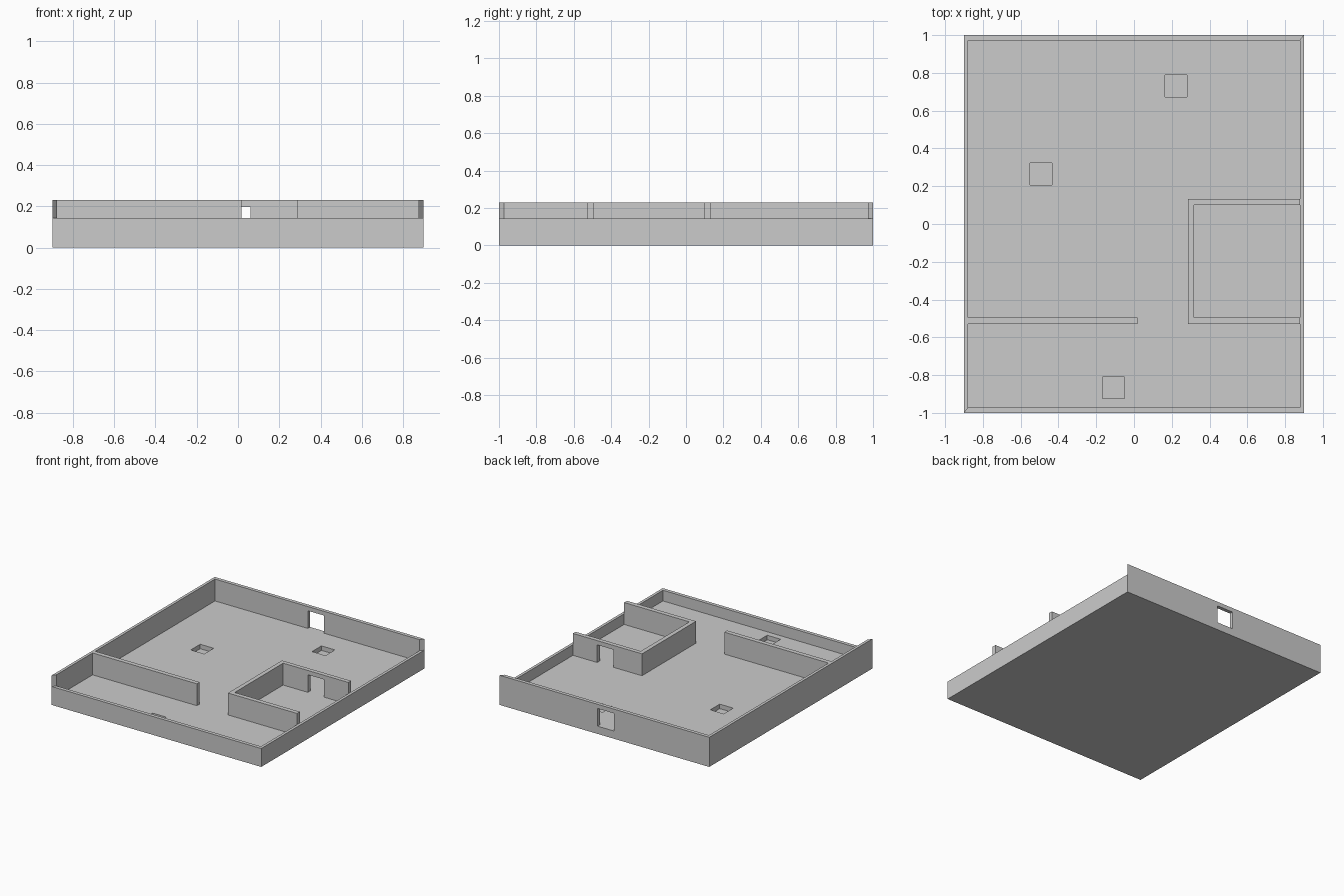
import bpy, bmesh

if "Cube" in bpy.data.objects:
    bpy.data.objects.remove(bpy.data.objects["Cube"])

FLOOR, LOW, HIGH, DOOR = 0.06, 0.143, 0.23, 0.197
X, Y = 0.9, 1.0            # outer half sizes
XI, YI = 0.878, 0.972      # inner half sizes


def prism(name, outline, z0, z1):
    """Extrude a plan outline from z0 to z1."""
    bm = bmesh.new()
    face = bm.faces.new([bm.verts.new((x, y, z0)) for x, y in outline])
    ext = bmesh.ops.extrude_face_region(bm, geom=[face])
    for v in ext["geom"]:
        if isinstance(v, bmesh.types.BMVert):
            v.co.z = z1
    bmesh.ops.recalc_face_normals(bm, faces=bm.faces)
    mesh = bpy.data.meshes.new(name)
    bm.to_mesh(mesh)
    bm.free()
    obj = bpy.data.objects.new(name, mesh)
    bpy.context.collection.objects.link(obj)
    return obj


def block(name, x0, x1, y0, y1, z0, z1):
    return prism(name, [(x0, y0), (x1, y0), (x1, y1), (x0, y1)], z0, z1)


def cut(obj, *box):
    """Subtract a box, then remove the cutter."""
    cutter = block("cutter", *box)
    cutter.hide_render = True
    mod = obj.modifiers.new("cut", "BOOLEAN")
    mod.operation, mod.solver, mod.object = "DIFFERENCE", "EXACT", cutter
    bpy.context.view_layer.objects.active = obj
    bpy.ops.object.modifier_apply(modifier=mod.name)
    bpy.data.objects.remove(cutter)


# Floor with three square pits
floor = block("floor", -XI, XI, -YI, YI, 0, FLOOR)
for px, py in [(0.222, 0.731), (-0.492, 0.264), (-0.108, -0.867)]:
    r = 0.058
    cut(floor, px - r, px + r, py - r, py + r, FLOOR - 0.035, 0.2)

# Tall left and back walls, mitred at their ends, with a doorway
tall = prism("tall_outer_wall", [(-X, -Y), (-XI, -YI), (-XI, YI), (XI, YI), (X, Y), (-X, Y)], 0, HIGH)
cut(tall, -0.08, 0.06, 0.9, 1.1, FLOOR, DOOR)

# Low front and right walls
prism("low_outer_wall", [(-X, -Y), (X, -Y), (X, Y), (XI, YI), (XI, -YI), (-XI, -YI)], 0, LOW)

# Partition on the left
block("left_partition", -XI, 0.018, -0.53, -0.495, FLOOR, HIGH)

# U-shaped room on the right, with a doorway in its back wall
room = prism("room_partition", [(XI, -0.53), (0.285, -0.53), (0.285, 0.133), (XI, 0.133),
                                (XI, 0.1), (0.318, 0.1), (0.318, -0.495), (XI, -0.495)], FLOOR, HIGH)
cut(room, 0.53, 0.67, 0.05, 0.2, 0.0, DOOR)
